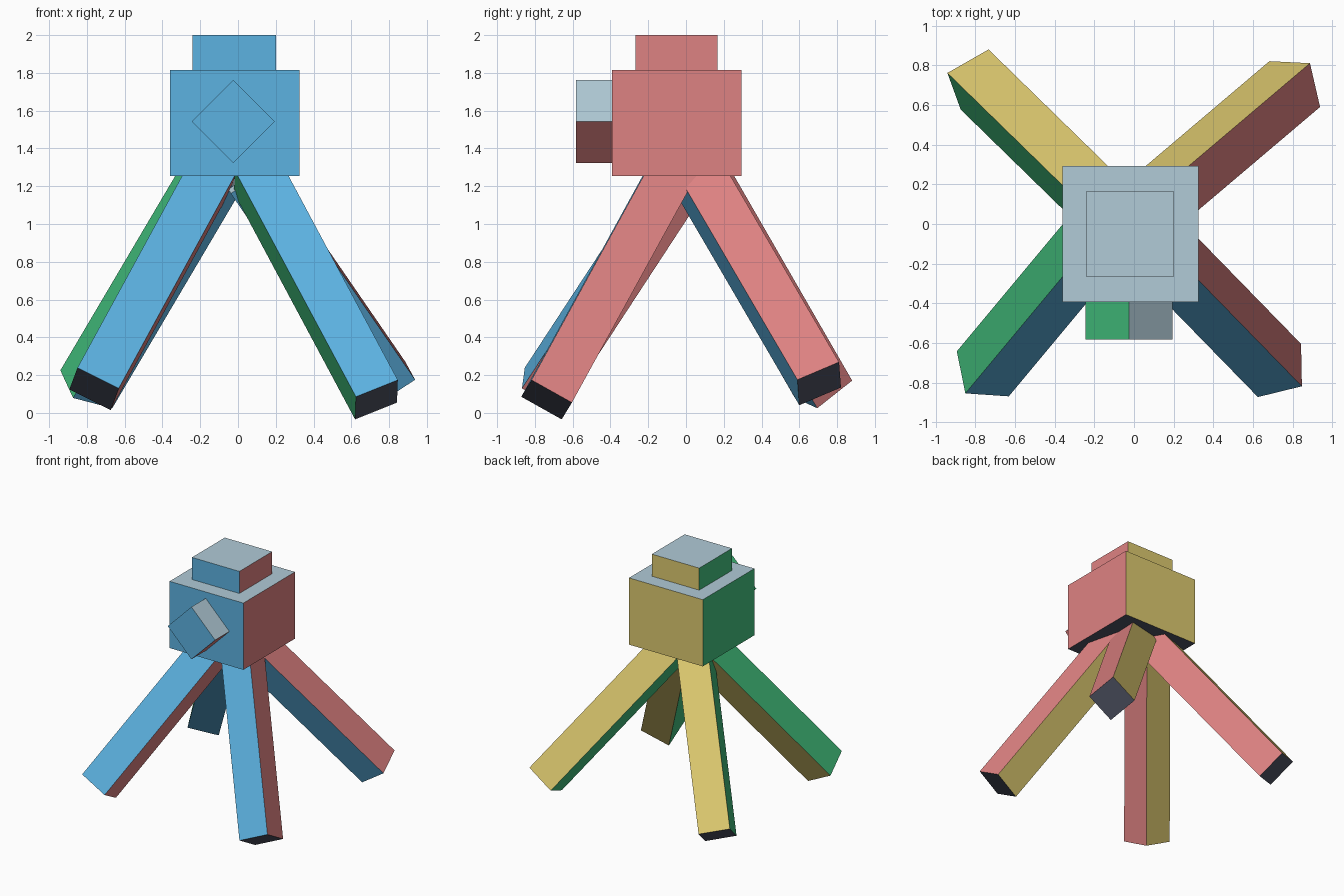
import bpy, bmesh, math
from mathutils import Matrix, Vector

if "Cube" in bpy.data.objects:
    bpy.data.objects.remove(bpy.data.objects["Cube"])


def material(name, rgb):
    m = bpy.data.materials.new(name)
    lin = [((c / 255 + 0.055) / 1.055) ** 2.4 for c in rgb]
    m.diffuse_color = (*lin, 1.0)
    m.use_nodes = True
    m.node_tree.nodes["Principled BSDF"].inputs["Base Color"].default_value = m.diffuse_color
    return m


# One colour for each local side of a block
SIDES = [
    (Vector((0, -1, 0)), material("front_blue", (92, 178, 225))),
    (Vector((1, 0, 0)), material("right_red", (222, 130, 130))),
    (Vector((0, 1, 0)), material("back_yellow", (221, 201, 111))),
    (Vector((-1, 0, 0)), material("left_green", (67, 193, 126))),
    (Vector((0, 0, 1)), material("top_grey", (177, 203, 215))),
    (Vector((0, 0, -1)), material("bottom_slate", (78, 82, 98))),
]


def block(name, size, matrix):
    """Box whose faces are coloured by their local direction."""
    bm = bmesh.new()
    bmesh.ops.create_cube(bm, size=1, matrix=Matrix.Diagonal((*size, 1)))
    bm.normal_update()
    for f in bm.faces:
        f.material_index = max(range(6), key=lambda i: f.normal.dot(SIDES[i][0]))
    mesh = bpy.data.meshes.new(name)
    bm.to_mesh(mesh)
    bm.free()
    for _, m in SIDES:
        mesh.materials.append(m)
    obj = bpy.data.objects.new(name, mesh)
    obj.matrix_world = matrix
    bpy.context.collection.objects.link(obj)
    return obj


def leg(name, foot, up, side, length=1.51, width=0.245):
    """Square beam rising from the foot centre along up, with local x near side."""
    z = Vector(up).normalized()
    x = Vector(side)
    x = (x - z * x.dot(z)).normalized()
    y = z.cross(x)
    rot = Matrix((x, y, z)).transposed().to_4x4()
    centre = Vector(foot) + z * length / 2
    block(name, (width, width, length), Matrix.Translation(centre) @ rot)


# Body and raised cap
block("body", (0.685, 0.685, 0.56), Matrix.Translation((-0.018, -0.05, 1.535)))
block("cap", (0.44, 0.435, 0.185), Matrix.Translation((-0.02, -0.05, 1.9075)))

# Front block turned on its corner
block("front_block", (0.311, 0.19, 0.311),
      Matrix.Translation((-0.025, -0.487, 1.542)) @ Matrix.Rotation(math.radians(45), 4, 'Y'))

# Four splayed legs
leg("front_right_leg", (0.733, -0.738, 0.07), (-0.425, 0.436, 0.794), (0.225, 0.055, 0.09))
leg("front_left_leg", (-0.762, -0.755, 0.127), (0.415, 0.498, 0.761), (0.22, -0.015, -0.11))
leg("back_left_leg", (-0.803, 0.728, 0.125), (0.456, -0.445, 0.772), (0.21, 0.12, -0.055))
leg("back_right_leg", (0.81, 0.705, 0.155), (-0.511, -0.433, 0.742), (0.20, -0.01, 0.132))
